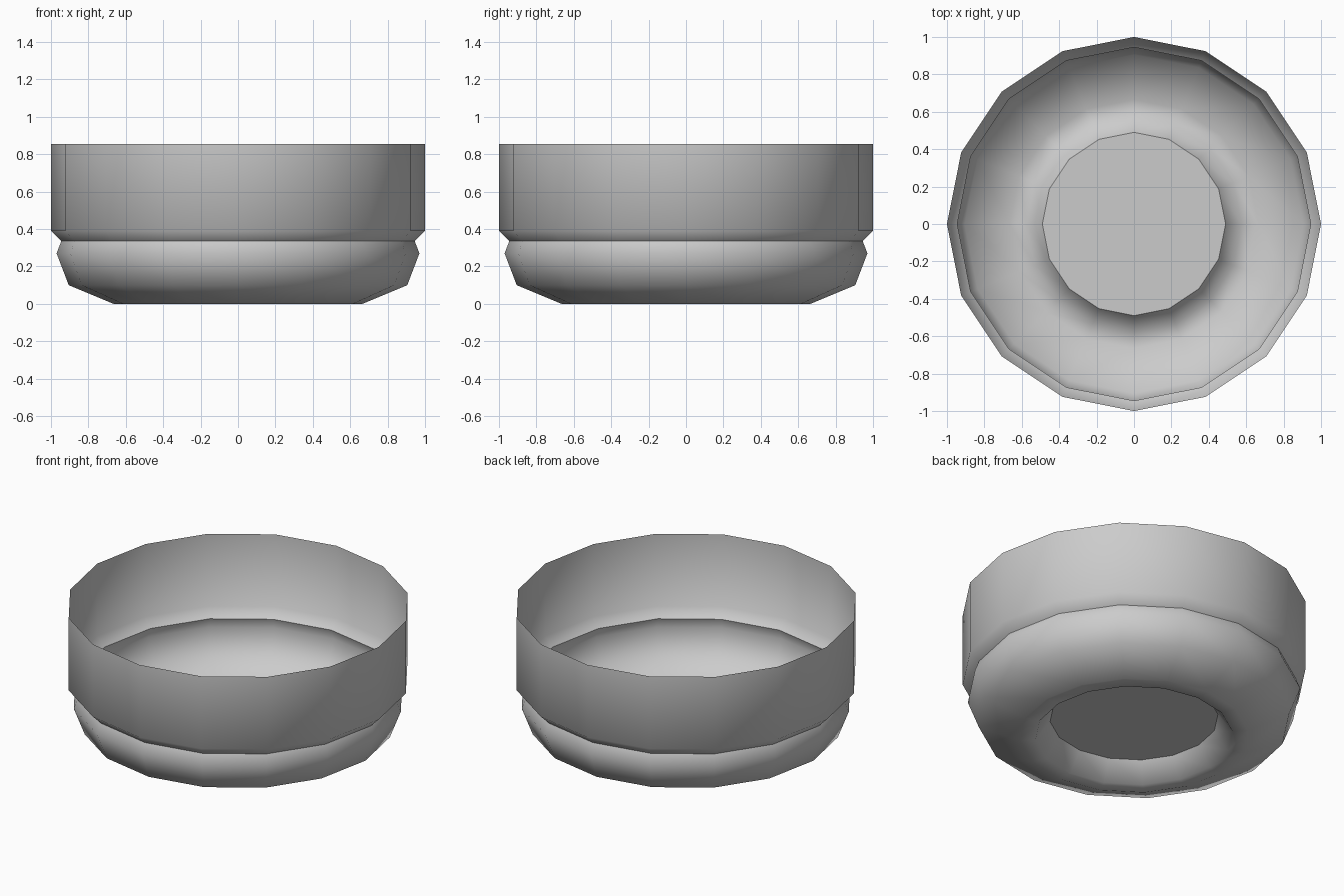
import bpy, bmesh
from math import cos, sin, pi

if "Cube" in bpy.data.objects:
    bpy.data.objects.remove(bpy.data.objects["Cube"])

SIDES = 16
# Half profile (radius, height), from the rim down to the raised base disc
PROFILE = [(1.0, 0.855), (1.0, 0.39), (0.945, 0.335), (0.97, 0.27),
           (0.905, 0.10), (0.665, 0.0), (0.575, 0.0), (0.49, 0.118)]
SHARP_RINGS = {2, len(PROFILE) - 1}  # groove and base disc edge

bm = bmesh.new()
rings = [[bm.verts.new((r * cos(2 * pi * i / SIDES), r * sin(2 * pi * i / SIDES), z))
          for i in range(SIDES)] for r, z in PROFILE]

# Thin open wall
for upper, lower in zip(rings, rings[1:]):
    for i in range(SIDES):
        j = (i + 1) % SIDES
        bm.faces.new((upper[i], lower[i], lower[j], upper[j])).smooth = True

# Flat raised base, facing down like the outside of the wall
bm.faces.new(rings[-1][::-1])

# Hard edges
for k in SHARP_RINGS:
    for i in range(SIDES):
        bm.edges.get((rings[k][i], rings[k][(i + 1) % SIDES])).smooth = False

mesh = bpy.data.meshes.new("bowl")
bm.to_mesh(mesh)
bm.free()
bowl = bpy.data.objects.new("bowl", mesh)
bpy.context.collection.objects.link(bowl)
